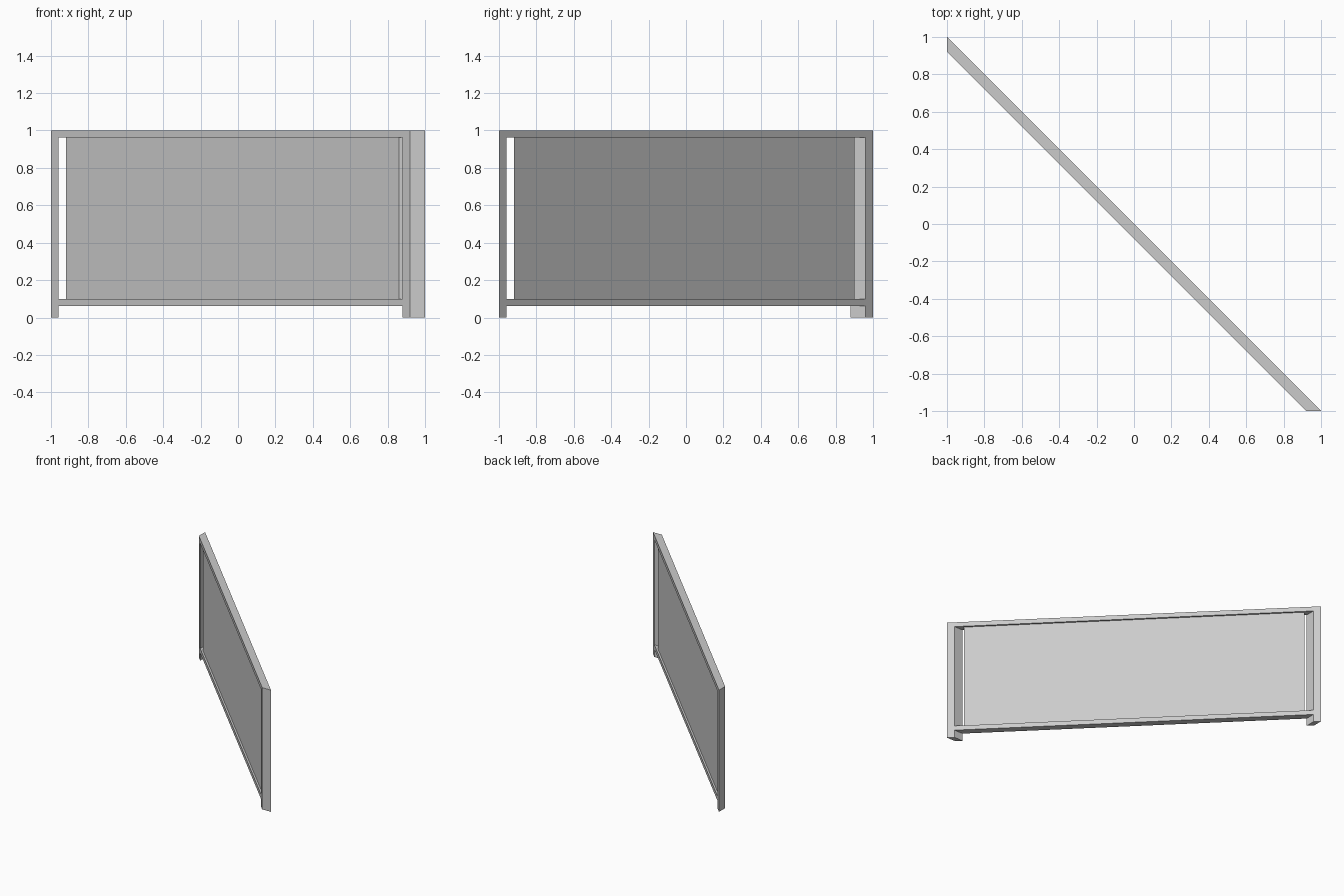
import bpy, bmesh

if "Cube" in bpy.data.objects:
    bpy.data.objects.remove(bpy.data.objects["Cube"])


def place(s, d, z):
    # diagonal run from (-1, 1) to (1, -1); depth d is taken along the mitred ends:
    # left end lies in a constant-x plane, right end in a constant-y plane
    return (s, -s - d, z) if s < 0 else (s - d, -s, z)


def slab(name, ss, zs, cells, d0, d1):
    # closed slab made of the chosen (column, row) cells of a grid
    bm = bmesh.new()
    cache = {}

    def v(i, j, k):
        if (i, j, k) not in cache:
            cache[i, j, k] = bm.verts.new(place(ss[i], (d0, d1)[k], zs[j]))
        return cache[i, j, k]

    for i, j in cells:
        ring = [(i, j), (i + 1, j), (i + 1, j + 1), (i, j + 1)]
        nbrs = [(i, j - 1), (i + 1, j), (i, j + 1), (i - 1, j)]
        for k in (0, 1):
            bm.faces.new([v(a, b, k) for a, b in ring])
        for n in range(4):
            if nbrs[n] not in cells:
                p, q = ring[n], ring[(n + 1) % 4]
                bm.faces.new([v(*p, 0), v(*q, 0), v(*q, 1), v(*p, 1)])
    bmesh.ops.recalc_face_normals(bm, faces=bm.faces)
    me = bpy.data.meshes.new(name)
    bm.to_mesh(me)
    bm.free()
    ob = bpy.data.objects.new(name, me)
    bpy.context.collection.objects.link(ob)
    return ob


# frame: two full-height posts joined by a top and a bottom rail
posts = {(c, r) for c in (0, 2) for r in range(4)}
rails = {(1, 1), (1, 3)}
slab("frame", [-1, -0.96, 0.96, 1], [0, 0.0625, 0.1, 0.963, 1],
     posts | rails, 0, 0.08)

# thin infill panel, centred in the frame depth with a gap at each post
slab("panel", [-0.92, 0.92], [0.1, 0.963], {(0, 0)}, 0.02, 0.06)
